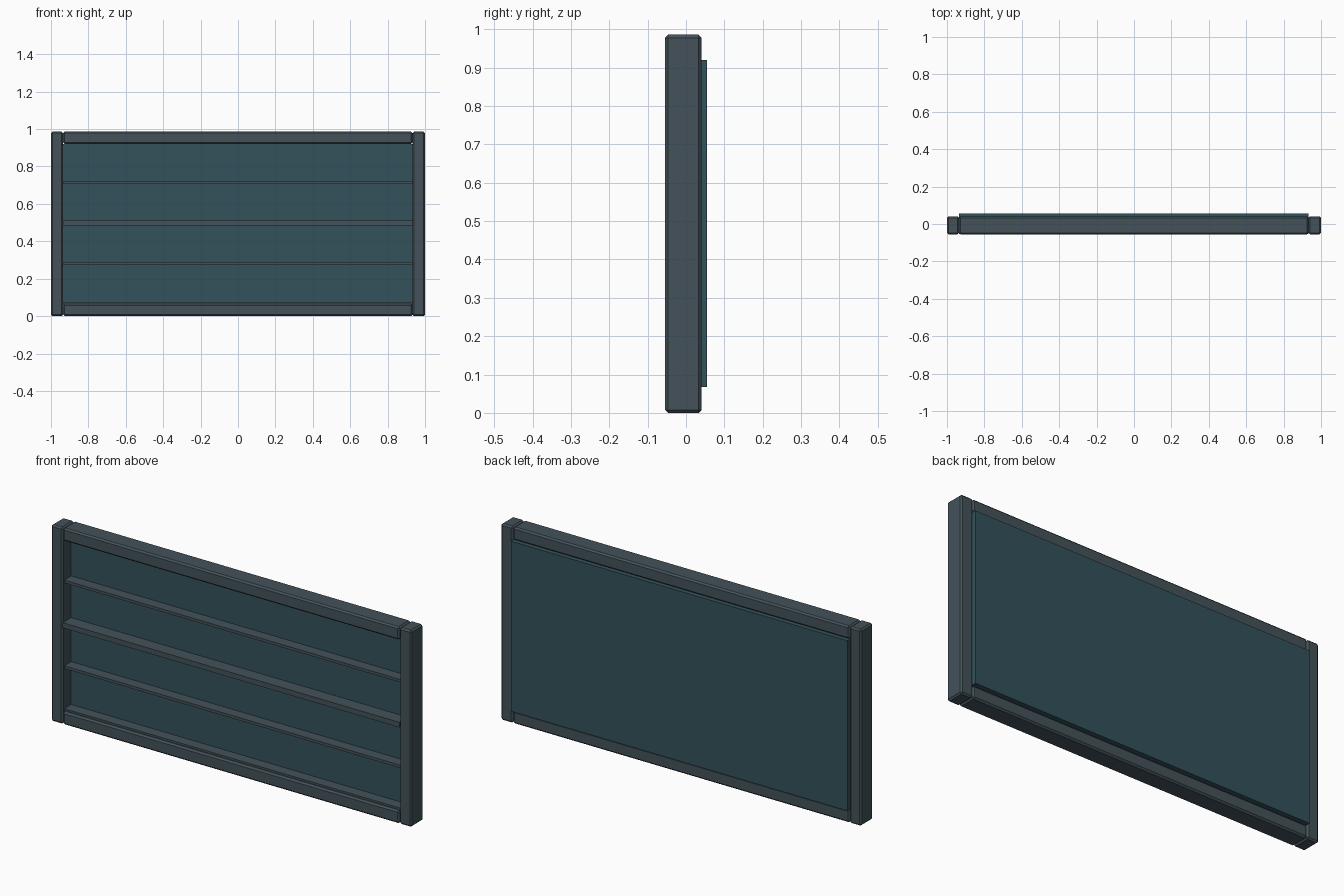
import bpy

if "Cube" in bpy.data.objects:
    bpy.data.objects.remove(bpy.data.objects["Cube"])


def material(name, color):
    m = bpy.data.materials.new(name)
    m.diffuse_color = color
    m.use_nodes = True
    m.node_tree.nodes["Principled BSDF"].inputs["Base Color"].default_value = m.diffuse_color
    return m


FRAME = material("frame_grey", (0.057, 0.085, 0.102, 1))
PANEL = material("panel_teal", (0.034, 0.085, 0.105, 1))


def box(name, x, y, z, mat, bevel=0.0):
    """Box from (min, max) ranges, with an optional flat chamfer."""
    bpy.ops.mesh.primitive_cube_add(size=1, location=[sum(r) / 2 for r in (x, y, z)])
    ob = bpy.context.object
    ob.name = name
    ob.scale = [r[1] - r[0] for r in (x, y, z)]
    bpy.ops.object.transform_apply(location=False, rotation=False, scale=True)
    ob.data.materials.append(mat)
    if bevel:
        mod = ob.modifiers.new("chamfer", 'BEVEL')
        mod.width = bevel
        mod.segments = 1
    return ob


DEPTH = (-0.055, 0.041)
INNER = (-0.935, 0.933)
TOP = 0.986
CHAMFER = 0.008

# Side posts
box("left_post", (-1.0, -0.9352), DEPTH, (0, TOP), FRAME, CHAMFER)
box("right_post", (0.9335, 1.0), DEPTH, (0, TOP), FRAME, CHAMFER)

# Top and bottom rails
box("bottom_rail", INNER, DEPTH, (0, 0.065), FRAME, CHAMFER)
box("top_rail", INNER, DEPTH, (0.921, TOP), FRAME, CHAMFER)

# Back panel
box("back_panel", INNER, (0.013, 0.055), (0.067, 0.9205), PANEL)

# Horizontal ribs: a deep one in the middle, thin ones elsewhere
for name, z, half, front in (("lowest_rib", 0.0675, 0.007, -0.042),
                             ("lower_rib", 0.2825, 0.007, -0.042),
                             ("middle_rib", 0.4975, 0.013, -0.054),
                             ("upper_rib", 0.7125, 0.007, -0.042)):
    box(name, INNER, (front, 0.0135), (z - half, z + half), FRAME)
